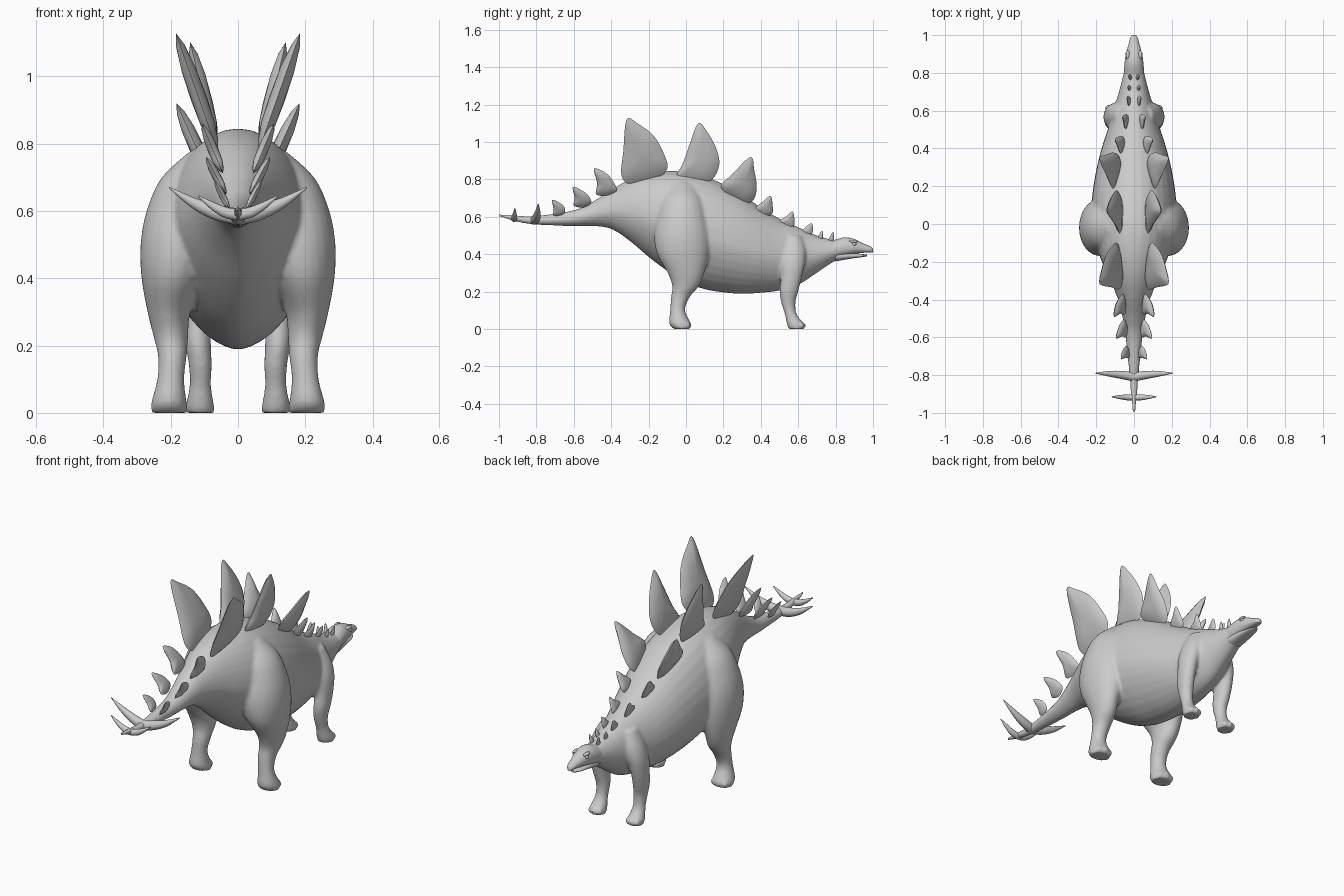
import bpy, bmesh, math
from mathutils import Vector

if "Cube" in bpy.data.objects:
    bpy.data.objects.remove(bpy.data.objects["Cube"])


def spline(rows, n, closed=False):
    """Catmull-Rom resampling of a list of equal-length tuples."""
    out, m = [], len(rows)
    get = (lambda i: rows[i % m]) if closed else (lambda i: rows[max(0, min(m - 1, i))])
    for i in range(m if closed else m - 1):
        p = [get(i + k) for k in (-1, 0, 1, 2)]
        for j in range(n):
            t = j / n
            out.append(tuple(0.5 * (2 * b + (c - a) * t + (2 * a - 5 * b + 4 * c - d) * t * t
                                    + (3 * b - a - 3 * c + d) * t ** 3) for a, b, c, d in zip(*p)))
    return out if closed else out + [rows[-1]]


def skin(bm, rings):
    """Closed tube through rings of points."""
    vs = [[bm.verts.new(p) for p in r] for r in rings]
    k = len(vs[0])
    for a, b in zip(vs, vs[1:]):
        for i in range(k):
            bm.faces.new((a[i], a[(i + 1) % k], b[(i + 1) % k], b[i]))
    bm.faces.new(vs[0])
    bm.faces.new(vs[-1])


def body_ring(y, top, bot, w, low=1.7, n=32):
    zc = bot + 0.46 * (top - bot)
    pts = []
    for i in range(n):
        a = 2 * math.pi * i / n
        c, s = math.cos(a), math.sin(a)
        e = 2 / (2.0 if s > 0 else low)
        x = math.copysign(abs(c) ** e, c) * w
        z = zc + math.copysign(abs(s) ** e, s) * ((top - zc) if s > 0 else (zc - bot))
        pts.append((x, y, z))
    return pts


def ball(bm, loc, size):
    r = bmesh.ops.create_uvsphere(bm, u_segments=16, v_segments=10, radius=1)
    for v in r['verts']:
        v.co = Vector([v.co[i] * size[i] + loc[i] for i in range(3)])


def finish(bm, name, angle=40):
    bmesh.ops.recalc_face_normals(bm, faces=bm.faces)
    me = bpy.data.meshes.new(name)
    bm.to_mesh(me)
    bm.free()
    ob = bpy.data.objects.new(name, me)
    bpy.context.collection.objects.link(ob)
    bpy.ops.object.select_all(action='DESELECT')
    ob.select_set(True)
    bpy.context.view_layer.objects.active = ob
    bpy.ops.object.shade_smooth_by_angle(angle=math.radians(angle))
    return ob


# Torso and tail: y, top, bottom, half width
torso = [(-1, .617, .600, .007), (-.9, .608, .572, .017), (-.8, .605, .557, .025), (-.6, .635, .55, .045),
         (-.5, .68, .55, .06), (-.4, .745, .535, .085), (-.3, .80, .47, .125), (-.2, .832, .385, .17),
         (-.1, .845, .31, .205), (0, .84, .25, .222), (.1, .815, .212, .225), (.2, .775, .195, .215),
         (.3, .72, .188, .197), (.4, .65, .193, .172), (.5, .59, .205, .14), (.6, .545, .235, .11),
         (.7, .50, .30, .08), (.8, .475, .365, .055), (.86, .475, .385, .045)]
# Legs: z, centre x, centre y, radius x, radius y
hind = [(0, .203, -.022, .054, .042), (.03, .205, -.032, .053, .058), (.1, .2, -.045, .04, .04),
        (.17, .195, -.03, .043, .05), (.23, .2, -.002, .052, .072), (.3, .205, 0, .064, .098),
        (.4, .192, -.015, .095, .14), (.5, .178, -.02, .112, .15), (.6, .16, -.02, .112, .135),
        (.7, .125, -.02, .102, .11), (.78, .08, -.02, .06, .06)]
fore = [(0, .112, .59, .042, .042), (.03, .113, .583, .041, .045), (.08, .112, .56, .032, .032),
        (.14, .112, .547, .034, .038), (.2, .118, .55, .038, .05), (.27, .12, .562, .041, .056),
        (.35, .112, .57, .047, .066), (.42, .09, .575, .05, .065), (.5, .06, .57, .04, .05)]
bm = bmesh.new()
skin(bm, [body_ring(*r) for r in spline(torso, 4)])
for s in (1, -1):
    for leg in (hind, fore):
        skin(bm, [[(s * (x + rx * math.cos(t)), y + ry * math.sin(t), z)
                   for t in [2 * math.pi * i / 24 for i in range(24)]]
                  for z, x, y, rx, ry in spline(leg, 4)])
    # toes
    for k in (-1, 0, 1):
        ball(bm, (s * (.204 + k * .032), .008 - .008 * abs(k), .02), (.018, .024, .02))
        ball(bm, (s * (.112 + k * .026), .622 - .008 * abs(k), .018), (.015, .02, .018))
body = finish(bm, "body", 180)
m = body.modifiers.new("blend", 'REMESH')
m.mode = 'VOXEL'
m.voxel_size = .008
m.use_smooth_shade = True
m = body.modifiers.new("soften", 'SMOOTH')
m.factor = .5
m.iterations = 8

# Head with beak, and lower jaw
for name, rows in (("head", [(.76, .465, .37, .05), (.80, .478, .38, .054), (.85, .49, .39, .05),
                             (.9, .481, .402, .043), (.95, .457, .408, .029), (.985, .442, .410, .02),
                             (1, .43, .408, .009)]),
                   ("lower_jaw", [(.80, .42, .362, .045), (.88, .409, .376, .036),
                                  (.94, .401, .384, .024), (.968, .398, .389, .01)])):
    bm = bmesh.new()
    skin(bm, [body_ring(*r, low=2.4) for r in spline(rows, 4)])
    finish(bm, name, 60)

# Eyes and brows
bm = bmesh.new()
for s in (1, -1):
    ball(bm, (s * .037, .9, .455), (.009, .011, .009))
    ball(bm, (s * .033, .895, .469), (.011, .024, .008))
finish(bm, "eyes_and_brows")


def plates(name, outline, xb, xt, thick):
    """Mirrored pair of leaning leaf plates; outline is (y, z), x runs from xb at the base to xt at the tip."""
    pts = spline(outline, 4, True)
    z0, z1 = min(p[1] for p in pts), max(p[1] for p in pts)
    slope = (xt - xb) / (z1 - z0)
    nrm = Vector((1, 0, -slope)).normalized()
    cy = sum(p[0] for p in pts) / len(pts)
    cz = sum(p[1] for p in pts) / len(pts)
    bm = bmesh.new()
    for s in (1, -1):
        def vert(y, z, off):
            p = Vector((xb + (z - z0) * slope, y, z)) + nrm * off
            return bm.verts.new((s * p.x, p.y, p.z))
        rim = [vert(y, z, 0) for y, z in pts]
        k = len(rim)
        for side in (1, -1):
            prev = rim
            for f, h in ((.8, .55), (.45, .9)):
                ring = [vert(cy + (y - cy) * f, cz + (z - cz) * f, side * thick * h) for y, z in pts]
                for i in range(k):
                    j = (i + 1) % k
                    bm.faces.new((prev[i], prev[j], ring[j], ring[i]))
                prev = ring
            mid = vert(cy, cz, side * thick)
            for i in range(k):
                bm.faces.new((prev[i], prev[(i + 1) % k], mid))
    finish(bm, name, 50)


# Back plates
plates("hip_plates", [(-.345, .82), (-.335, .95), (-.318, 1.12), (-.26, 1.10), (-.17, 1.03), (-.115, .93),
                      (-.1, .86), (-.15, .81), (-.29, .775)], .06, .185, .024)
plates("mid_plates", [(-.05, .805), (-.015, .89), (.02, .99), (.065, 1.10), (.11, 1.06), (.16, .97),
                      (.178, .88), (.14, .80), (.06, .78)], .065, .142, .024)
plates("shoulder_plates", [(.188, .755), (.25, .83), (.345, .92), (.365, .85), (.378, .76), (.36, .69),
                           (.3, .675)], .07, .183, .022)
# Neck plates
plates("neck_plates_1", [(.37, .64), (.41, .68), (.452, .712), (.463, .66), (.46, .615), (.41, .6)], .05, .1, .014)
plates("neck_plates_2", [(.5, .575), (.54, .605), (.572, .627), (.578, .55), (.54, .54)], .032, .06, .011)
for i, (y, z, h, w, x) in enumerate([(.615, .51, .055, .058, .022), (.70, .475, .05, .03, .018),
                                     (.76, .468, .05, .028, .014)]):
    plates(f"neck_plates_{i + 3}", [(y, z), (y + w * .5, z + h * .7), (y + w, z + h), (y + w * 1.1, z + h * .3),
                                    (y + w * .8, z - .01)], x, x + .014, .008)
# Tail plates
plates("tail_plates_1", [(-.48, .72), (-.475, .78), (-.492, .858), (-.43, .835), (-.39, .79), (-.37, .74),
                         (-.42, .715)], .045, .107, .016)
plates("tail_plates_2", [(-.6, .66), (-.595, .70), (-.605, .76), (-.555, .74), (-.52, .71), (-.507, .675),
                         (-.55, .65)], .035, .095, .013)
plates("tail_plates_3", [(-.71, .61), (-.708, .64), (-.715, .69), (-.675, .675), (-.65, .65), (-.65, .62),
                         (-.68, .605)], .025, .07, .01)

# Tail spikes: x, y, z, radius
for name, path in (("tail_spikes_front", [(0, -.81, .583, .024), (.06, -.80, .595, .022), (.13, -.793, .623, .015),
                                          (.205, -.79, .67, .002)]),
                   ("tail_spikes_rear", [(0, -.918, .588, .016), (.04, -.918, .597, .015),
                                         (.08, -.916, .618, .01), (.118, -.915, .645, .002)])):
    bm = bmesh.new()
    for s in (1, -1):
        skin(bm, [[(s * (x - .35 * r * math.sin(a)), y + r * math.cos(a), z + r * math.sin(a))
                   for a in [2 * math.pi * i / 16 for i in range(16)]]
                  for x, y, z, r in spline(path, 5)])
    finish(bm, name)
